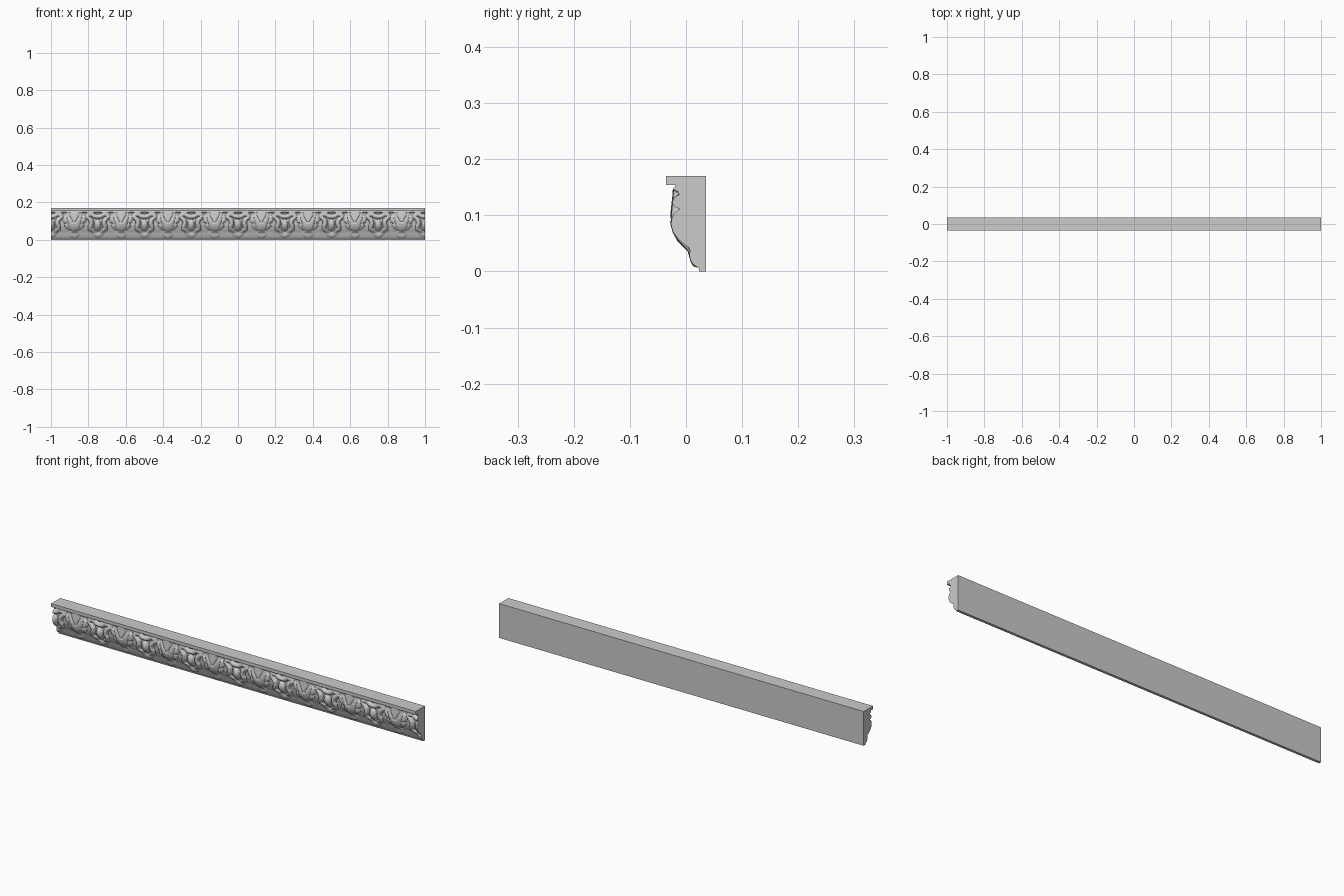
import bpy, bmesh, math

if "Cube" in bpy.data.objects:
    bpy.data.objects.remove(bpy.data.objects["Cube"])

PERIOD = 0.25            # leaf to leaf spacing
HALF = PERIOD / 2        # leaf centre to egg centre
COLS, ROWS = 34, 84      # carving resolution per half repeat

# Depth (y) of the highest carving by height (z)
CREST = [(0.005, 0.018), (0.010, 0.012), (0.018, 0.008), (0.036, 0.003), (0.042, -0.003),
         (0.055, -0.016), (0.070, -0.024), (0.085, -0.028), (0.100, -0.029),
         (0.118, -0.027), (0.135, -0.025), (0.146, -0.024), (0.150, -0.021), (0.154, -0.021)]
# Depth of the ground behind the carving
GROUND = [(0.005, 0.023), (0.012, 0.016), (0.025, 0.011), (0.040, 0.006), (0.055, -0.001),
          (0.075, -0.008), (0.095, -0.011), (0.115, -0.011), (0.135, -0.012),
          (0.142, -0.014), (0.146, -0.022), (0.149, -0.022), (0.150, -0.020), (0.154, -0.020)]
# Half width of the main leaf by height, and of its hanging tip
LEAF = [(0.045, 0.0), (0.052, 0.028), (0.060, 0.042), (0.070, 0.050), (0.080, 0.050),
        (0.088, 0.047), (0.095, 0.057), (0.108, 0.064), (0.120, 0.064), (0.130, 0.050),
        (0.140, 0.044), (0.146, 0.040)]
TIP = [(0.007, 0.0), (0.012, 0.014), (0.020, 0.024), (0.030, 0.029), (0.038, 0.027),
       (0.045, 0.020), (0.055, 0.018), (0.075, 0.016), (0.095, 0.010), (0.110, 0.0)]
# Ribbon framing the egg: (distance from egg centre, height)
FRAME = [(0.0, 0.124), (0.016, 0.126), (0.034, 0.138), (0.052, 0.134), (0.056, 0.124),
         (0.046, 0.114), (0.036, 0.102), (0.034, 0.085), (0.040, 0.070), (0.040, 0.056),
         (0.026, 0.044), (0.016, 0.030), (0.0, 0.021)]


def lookup(table, t):
    if t < table[0][0] or t > table[-1][0]:
        return table[0][1] if t < table[0][0] else table[-1][1]
    for (a, p), (b, q) in zip(table, table[1:]):
        if t <= b:
            return p + (q - p) * (t - a) / (b - a)


def dome(r, power=0.5):
    return max(0.0, 1 - r * r) ** power


def path_distance(path, x, z):
    best = 1.0
    for (ax, az), (bx, bz) in zip(path, path[1:]):
        dx, dz = bx - ax, bz - az
        t = max(0, min(1, ((x - ax) * dx + (z - az) * dz) / (dx * dx + dz * dz)))
        best = min(best, math.hypot(x - ax - t * dx, z - az - t * dz))
    return best


def relief(u, z):
    """Carving height 0..1 at distance u from a leaf centre."""
    v = HALF - u
    h = 0.0
    # leaf with a V fold and side veins
    w = lookup(LEAF, z)
    if w > 0.001 and 0.045 < z < 0.146:
        leaf = 0.95 * dome(u / w, 0.45)
        fold = abs(u - max(0.0, (z - 0.085) * 0.55))
        leaf -= 0.30 * math.exp(-(fold / 0.0035) ** 2) * (z > 0.08)
        vein = abs(u - 0.036 - (z - 0.10) * 0.25)
        leaf -= 0.28 * math.exp(-(vein / 0.004) ** 2)
        h = max(h, leaf)
    # hanging tip
    w = lookup(TIP, z)
    if w > 0.001:
        h = max(h, dome(u / w) * (1.0 if z < 0.09 else 0.9))
    # ribbon frame
    h = max(h, 0.85 * dome(min(1, path_distance(FRAME, v, z) / 0.0115)))
    # egg
    h = max(h, 0.95 * dome(min(1, math.hypot(v / 0.018, (z - 0.077) / 0.033))))
    return max(0.0, h)


def section(u):
    """Closed outline (y, z) of the moulding at distance u from a leaf centre."""
    pts = [(0.036, 0.0), (0.023, 0.0)]
    for j in range(ROWS + 1):
        z = 0.005 + (0.154 - 0.005) * j / ROWS
        g, c = lookup(GROUND, z), lookup(CREST, z)
        pts.append((g + (min(c, g) - g) * relief(u, z), z))
    return pts + [(-0.036, 0.154), (-0.036, 0.17), (0.036, 0.17)]


# One half repeat of sections, mirrored back and forth along the length
half = [section(HALF * i / COLS) for i in range(COLS + 1)]
bm = bmesh.new()
rings = []
total = 16 * COLS
for i in range(total + 1):
    k = i % (2 * COLS)
    k = COLS - k if k <= COLS else k - COLS      # ends fall on egg centres
    x = -1 + 2 * i / total
    rings.append([bm.verts.new((x, y, z)) for y, z in half[k]])
n = len(half[0])
for a, b in zip(rings, rings[1:]):
    for j in range(n):
        m = (j + 1) % n
        bm.faces.new((a[j], a[m], b[m], b[j]))
# End cuts
bm.faces.new(rings[0])
bm.faces.new(rings[-1][::-1])
bmesh.ops.recalc_face_normals(bm, faces=bm.faces)

mesh = bpy.data.meshes.new("carved_moulding")
bm.to_mesh(mesh)
bm.free()
obj = bpy.data.objects.new("carved_moulding", mesh)
bpy.context.collection.objects.link(obj)
bpy.context.view_layer.objects.active = obj
obj.select_set(True)
bpy.ops.object.shade_smooth_by_angle(angle=math.radians(50))
